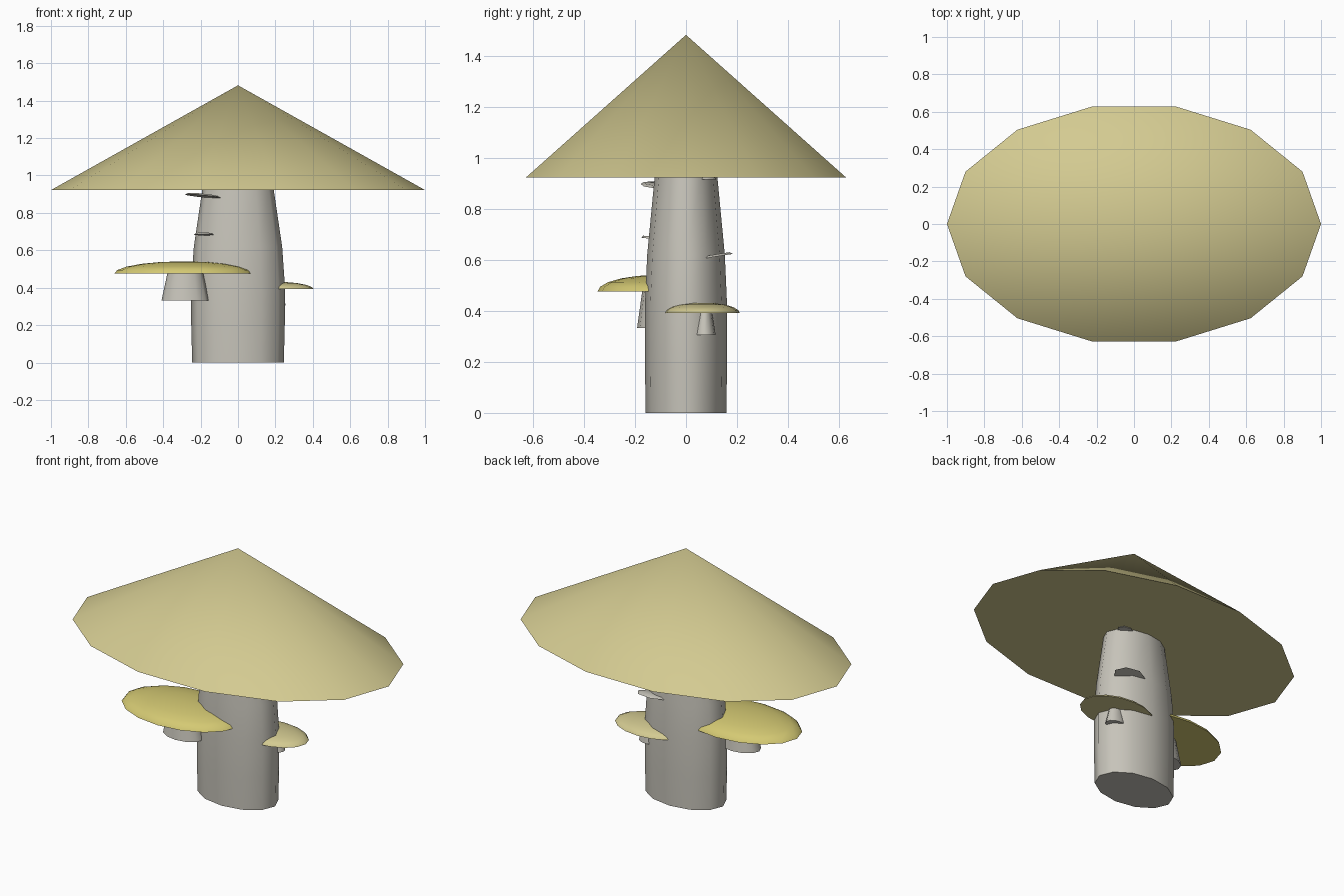
import bpy, bmesh, math
from mathutils import Matrix, Vector

if "Cube" in bpy.data.objects:
    bpy.data.objects.remove(bpy.data.objects["Cube"])

FLAT = 0.635 / 0.985  # everything is squashed front to back by this ratio


def material(name, rgb):
    m = bpy.data.materials.new(name)
    lin = [(c / 255 / 12.92) if c < 10 else ((c / 255 + 0.055) / 1.055) ** 2.4 for c in rgb]
    m.diffuse_color = (*lin, 1)
    m.use_nodes = True
    m.node_tree.nodes["Principled BSDF"].inputs["Base Color"].default_value = m.diffuse_color
    return m


STRAW = material("straw", (211, 202, 145))
YELLOW = material("yellow", (212, 201, 115))
BARK = material("grey_bark", (199, 196, 186))


def lathe(name, profile, sides, mat, centre=(0, 0), tilt=(0, 0)):
    """Spin (radius, z) points into a closed, oval solid."""
    bm = bmesh.new()
    rings = []
    for r, z in profile:
        if r == 0:
            rings.append([bm.verts.new((0, 0, z))])
        else:
            angles = [2 * math.pi * i / sides for i in range(sides)]
            rings.append([bm.verts.new((r * math.cos(a), r * FLAT * math.sin(a), z)) for a in angles])
    for low, high in zip(rings, rings[1:]):
        for i in range(sides):
            j = (i + 1) % sides
            if len(high) == 1:
                bm.faces.new((low[i], low[j], high[0]))
            else:
                bm.faces.new((low[i], low[j], high[j], high[i]))
    bm.faces.new(rings[0][::-1])
    if len(rings[-1]) > 1:
        bm.faces.new(rings[-1])
    # Lean the part: height gained per unit of x and y
    for v in bm.verts:
        v.co.z += tilt[0] * v.co.x + tilt[1] * v.co.y
    bmesh.ops.translate(bm, verts=bm.verts, vec=(*centre, 0))
    mesh = bpy.data.meshes.new(name)
    bm.to_mesh(mesh)
    bm.free()
    mesh.materials.append(mat)
    obj = bpy.data.objects.new(name, mesh)
    bpy.context.collection.objects.link(obj)
    bpy.context.view_layer.objects.active = obj
    obj.select_set(True)
    bpy.ops.object.shade_smooth_by_angle(angle=math.radians(50))
    obj.select_set(False)
    return obj


def dome(radius, base, height):
    """Flattened half-sphere profile ending in a point."""
    steps = [math.radians(a) for a in (0, 16, 34, 52, 70)]
    pts = [(radius * math.cos(a), base + height * math.sin(a)) for a in steps]
    return pts + [(0, base + height)]


# Main mushroom
lathe("main_cap", [(1.0, 0.922), (0, 1.482)], 14, STRAW)
lathe("trunk", [(0.245, 0), (0.25, 0.2), (0.25, 0.42), (0.236, 0.62), (0.19, 0.93)], 12, BARK)

# Side mushrooms
lathe("front_side_cap", dome(0.37, 0.476, 0.065), 16, YELLOW, (-0.29, -0.108))
lathe("front_side_stem", [(0.127, 0.332), (0.095, 0.48)], 12, BARK, (-0.282, -0.11))
lathe("right_side_cap", dome(0.23, 0.392, 0.041), 16, STRAW, (0.175, 0.062))
lathe("right_side_stem", [(0.067, 0.305), (0.044, 0.395)], 12, BARK, (0.188, 0.073))

# Thin bark flakes sticking out of the trunk
for name, x, y, z, r, tilt in (
    ("upper_front_flake", -0.19, -0.115, 0.893, 0.1, (-0.1, -0.1)),
    ("lower_front_flake", -0.185, -0.14, 0.687, 0.055, (0.0, -0.1)),
    ("right_flake", 0.135, 0.12, 0.617, 0.1, (0.0, 0.16)),
    ("top_right_flake", 0.13, 0.085, 0.918, 0.055, (0.0, 0.0)),
):
    lathe(name, [(r, z - 0.004), (r * 0.8, z + 0.005)], 7, BARK, (x, y), tilt)
